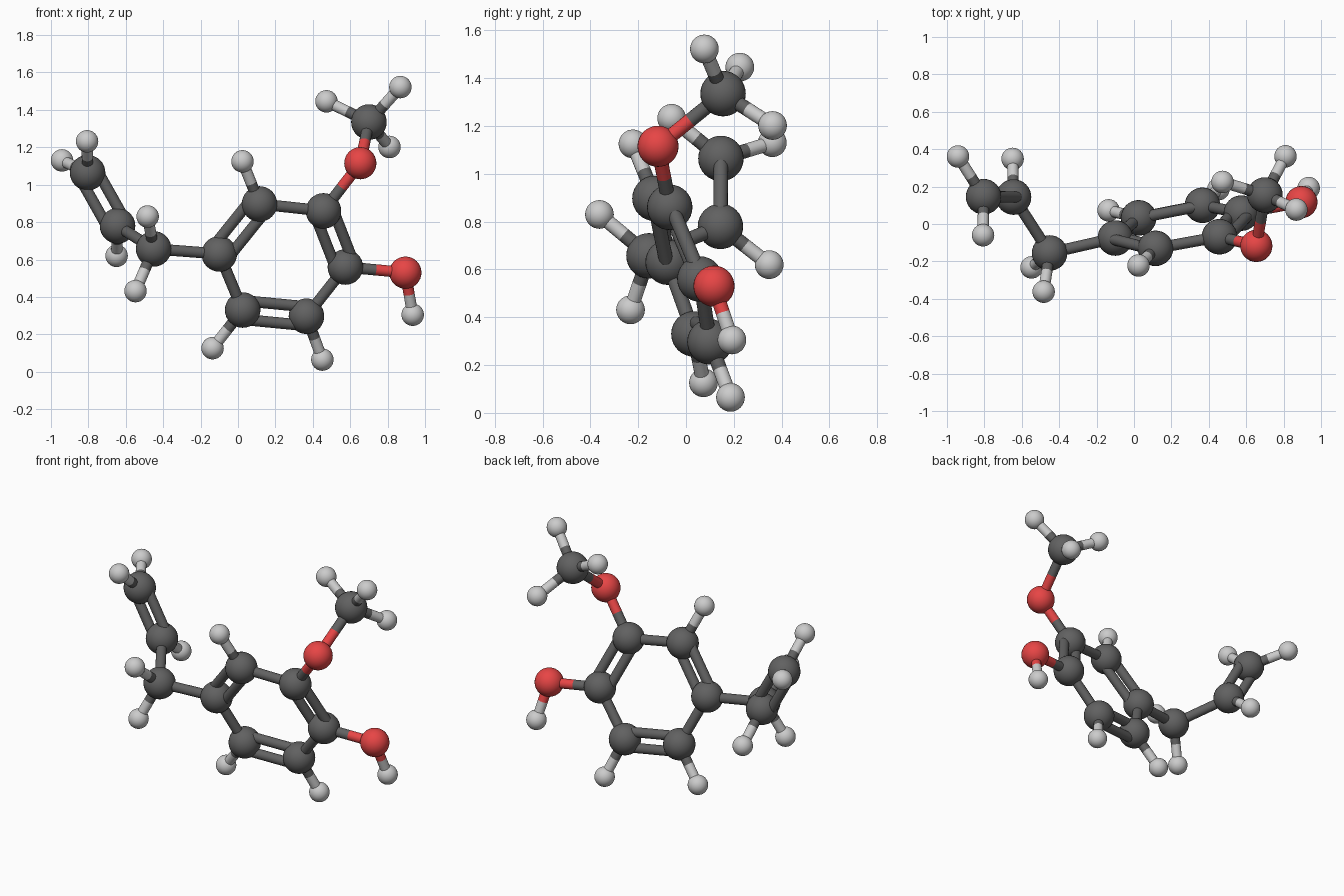
import bpy
from mathutils import Vector

if "Cube" in bpy.data.objects:
    bpy.data.objects.remove(bpy.data.objects["Cube"])


def material(name, rgb):
    m = bpy.data.materials.new(name)
    m.diffuse_color = (*rgb, 1)
    m.use_nodes = True
    m.node_tree.nodes["Principled BSDF"].inputs["Base Color"].default_value = m.diffuse_color
    return m


# element: (sphere radius, material)
KIND = {
    "C": ("carbon", 0.095, material("dark_grey", (0.12, 0.12, 0.12))),
    "O": ("oxygen", 0.086, material("red", (0.8, 0.06, 0.06))),
    "H": ("hydrogen", 0.06, material("light_grey", (0.55, 0.55, 0.55))),
}

# Atom centres: six ring carbons, then side groups
ATOMS = {
    "C1": (-0.10, -0.075, 0.63), "C2": (0.115, -0.13, 0.897),
    "C3": (0.457, -0.068, 0.86), "C4": (0.574, 0.058, 0.56),
    "C5": (0.366, 0.1, 0.297), "C6": (0.025, 0.033, 0.33),
    "O1": (0.654, -0.117, 1.115), "C7": (0.70, 0.155, 1.335),
    "O2": (0.895, 0.117, 0.53),
    "C8": (-0.451, -0.155, 0.657), "C9": (-0.644, 0.144, 0.78),
    "C10": (-0.804, 0.146, 1.064),
    "H1": (0.024, -0.222, 1.125), "H2": (0.451, 0.186, 0.065),
    "H3": (-0.136, 0.073, 0.126), "H4": (0.934, 0.192, 0.305),
    "H5": (0.473, 0.225, 1.446), "H6": (0.868, 0.077, 1.522),
    "H7": (0.81, 0.362, 1.202), "H8": (-0.483, -0.362, 0.83),
    "H9": (-0.548, -0.232, 0.431), "H10": (-0.649, 0.348, 0.62),
    "H11": (-0.941, 0.361, 1.13), "H12": (-0.807, -0.06, 1.232),
}
DOUBLE = "C1-C2 C3-C4 C5-C6 C9-C10"
SINGLE = ("C2-C3 C4-C5 C6-C1 C3-O1 O1-C7 C4-O2 C1-C8 C8-C9 C2-H1 C5-H2 C6-H3 "
          "O2-H4 C7-H5 C7-H6 C7-H7 C8-H8 C8-H9 C9-H10 C10-H11 C10-H12")


def finish(name, mat):
    o = bpy.context.object
    o.name = name
    o.data.materials.append(mat)
    bpy.ops.object.shade_smooth_by_angle()


def rod(name, a, b, mat, r=0.03):
    d = b - a
    bpy.ops.mesh.primitive_cylinder_add(vertices=20, radius=r, depth=d.length,
                                        location=(a + b) / 2,
                                        rotation=d.to_track_quat('Z', 'Y').to_euler())
    finish(name, mat)


def bond(pair, offset):
    # each half takes the colour of the atom it touches
    p, q = pair.split("-")
    a, b = Vector(ATOMS[p]), Vector(ATOMS[q])
    side = (b - a).cross(Vector((0, 1, 0))).normalized() * offset
    for s in ((1, -1) if offset else (0,)):
        u, v = a + side * s, b + side * s
        mid = (u + v) / 2
        if p[0] == q[0]:
            rod("bond", u, v, KIND[p[0]][2])
        else:
            rod("half_bond", u, mid, KIND[p[0]][2])
            rod("half_bond", mid, v, KIND[q[0]][2])


# Atoms
for key, pos in ATOMS.items():
    label, radius, mat = KIND[key[0]]
    bpy.ops.mesh.primitive_uv_sphere_add(segments=32, ring_count=16,
                                         radius=radius, location=pos)
    finish(label + "_atom", mat)

# Bonds
for pair in SINGLE.split():
    bond(pair, 0)
for pair in DOUBLE.split():
    bond(pair, 0.05)
